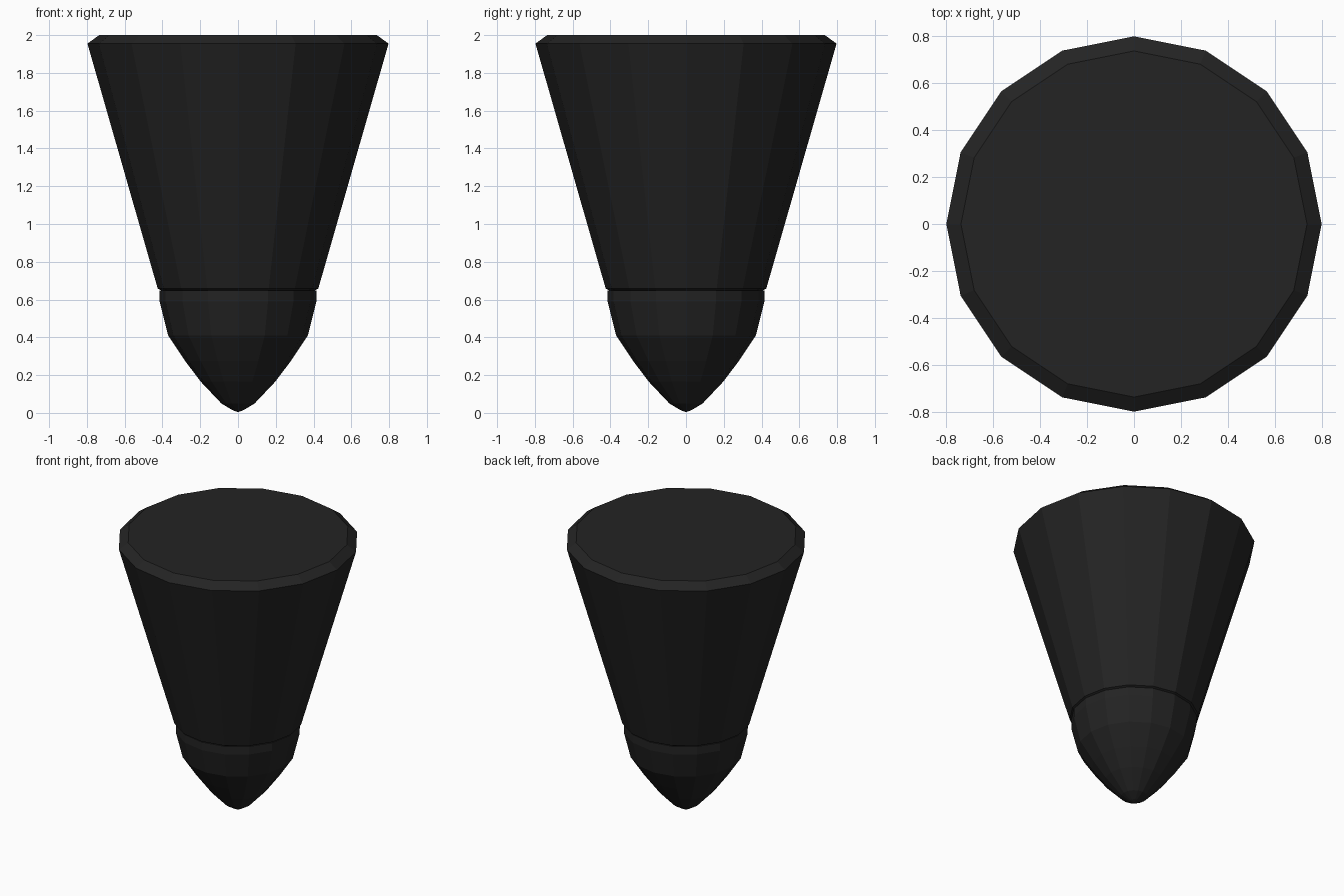
import bpy, bmesh, math

if "Cube" in bpy.data.objects:
    bpy.data.objects.remove(bpy.data.objects["Cube"])

SIDES = 16

black = bpy.data.materials.new("matte black")
black.diffuse_color = (0.017, 0.017, 0.017, 1)
black.use_nodes = True
black.node_tree.nodes["Principled BSDF"].inputs["Base Color"].default_value = black.diffuse_color


def lathe(name, profile):
    """Revolve (radius, z) points, bottom to top; radius 0 is a pole, open ends are capped."""
    bm = bmesh.new()
    rings = []
    for r, z in profile:
        if r == 0:
            rings.append([bm.verts.new((0, 0, z))] * SIDES)
        else:
            rings.append([bm.verts.new((r * math.cos(2 * math.pi * i / SIDES),
                                        r * math.sin(2 * math.pi * i / SIDES), z))
                          for i in range(SIDES)])
    for a, b in zip(rings, rings[1:]):
        for i in range(SIDES):
            j = (i + 1) % SIDES
            bm.faces.new(list(dict.fromkeys((a[i], a[j], b[j], b[i]))))
    for ring, (r, z) in ((rings[0], profile[0]), (rings[-1], profile[-1])):
        if r > 0:
            bm.faces.new(ring)
    bmesh.ops.recalc_face_normals(bm, faces=bm.faces)
    me = bpy.data.meshes.new(name)
    bm.to_mesh(me)
    bm.free()
    me.materials.append(black)
    ob = bpy.data.objects.new(name, me)
    bpy.context.collection.objects.link(ob)
    return ob


# Tapered body with chamfered top rim and slightly undercut lower edge
lathe("tapered_body", [(0.40, 0.645), (0.425, 0.658), (0.797, 1.955), (0.735, 2.0)])

# Rounded pointed tip
lathe("pointed_tip", [(0, 0.004), (0.03, 0.015), (0.088, 0.05), (0.197, 0.165),
                      (0.28, 0.275), (0.37, 0.41), (0.415, 0.59), (0.415, 0.648)])
